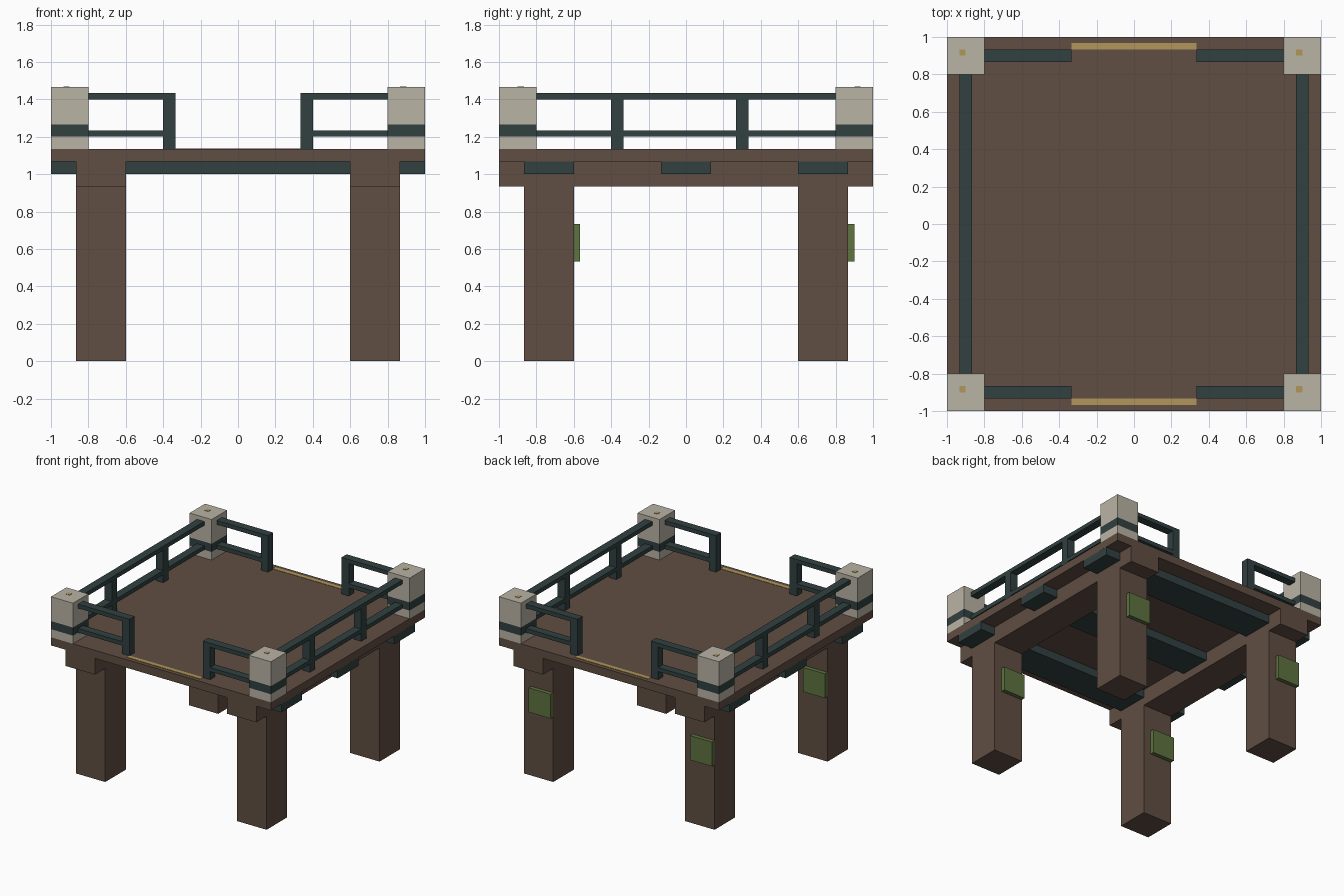
import bpy

if "Cube" in bpy.data.objects:
    bpy.data.objects.remove(bpy.data.objects["Cube"])

U = 1 / 15  # modelling grid step


def mat(name, rgb):
    def lin(c):
        c /= 255
        return c / 12.92 if c <= 0.04045 else ((c + 0.055) / 1.055) ** 2.4
    m = bpy.data.materials.new(name)
    m.diffuse_color = (*[lin(c) for c in rgb], 1)
    m.use_nodes = True
    m.node_tree.nodes["Principled BSDF"].inputs["Base Color"].default_value = m.diffuse_color
    return m


WOOD = mat("brown wood", (96, 78, 66))
IRON = mat("dark slate", (50, 64, 64))
STONE = mat("pale stone", (186, 179, 165))
GOLD = mat("brass", (178, 150, 90))
MOSS = mat("moss green", (94, 115, 64))


def box(name, x, y, z, m):
    """Axis-aligned box from (min, max) ranges given in grid steps."""
    r = [sorted(v) for v in (x, y, z)]
    bpy.ops.mesh.primitive_cube_add(size=1)
    o = bpy.context.object
    o.name = name
    o.scale = [(b - a) * U for a, b in r]
    o.location = [(a + b) / 2 * U for a, b in r]
    bpy.ops.object.transform_apply(location=True, rotation=False, scale=True)
    o.data.materials.append(m)
    return o


# Deck and the joists under it
box("deck", (-15, 15), (-15, 15), (16, 17), WOOD)
for y in (-11, 0, 11):
    box("joist", (-15, 15), (y - 2, y + 2), (15, 15.998), IRON)

for sx in (-1, 1):
    # Long beams
    box("beam", (sx * 9, sx * 13), (-15, 15), (14, 16), WOOD)

    # Side railing
    rail_x = (sx * 13, sx * 14)
    for z in (18, 21):
        box("side_rail", rail_x, (-12, 12), (z, z + 0.5), IRON)
    for y in (-6, 4):
        box("side_baluster", rail_x, (y, y + 1), (17, 21), IRON)

    for sy in (-1, 1):
        # Legs, each with a moss patch on its back face
        box("leg", (sx * 9, sx * 13), (sy * 9, sy * 13), (0, 14), WOOD)
        x0 = 9 if sx > 0 else -13
        y0 = 13 if sy > 0 else -9
        box("moss_patch", (x0, x0 + 3), (y0, y0 + 0.5), (8, 11), MOSS)

        # Banded corner posts with a brass inlay on top
        px, py = (sx * 12, sx * 15), (sy * 12, sy * 15)
        box("post_base", px, py, (17, 18), STONE)
        box("post_band", px, py, (18, 19), IRON)
        box("post_cap", px, py, (19, 22), STONE)
        cx, cy = sx * 13.5, sy * 13.5
        box("post_inlay", (cx - 0.5, cx), (cy, cy + 0.5), (22, 22.04), GOLD)

        # Short end railings either side of the opening
        rail_y = (sy * 13, sy * 14)
        for z in (18, 21):
            box("end_rail", (sx * 6, sx * 12), rail_y, (z, z + 0.5), IRON)
        box("end_baluster", (sx * 5, sx * 6), rail_y, (17, 21.5), IRON)

# Brass threshold strips at the openings
for sy in (-1, 1):
    box("threshold_strip", (-5, 5), (sy * 14, sy * 14.5), (17, 17.04), GOLD)
